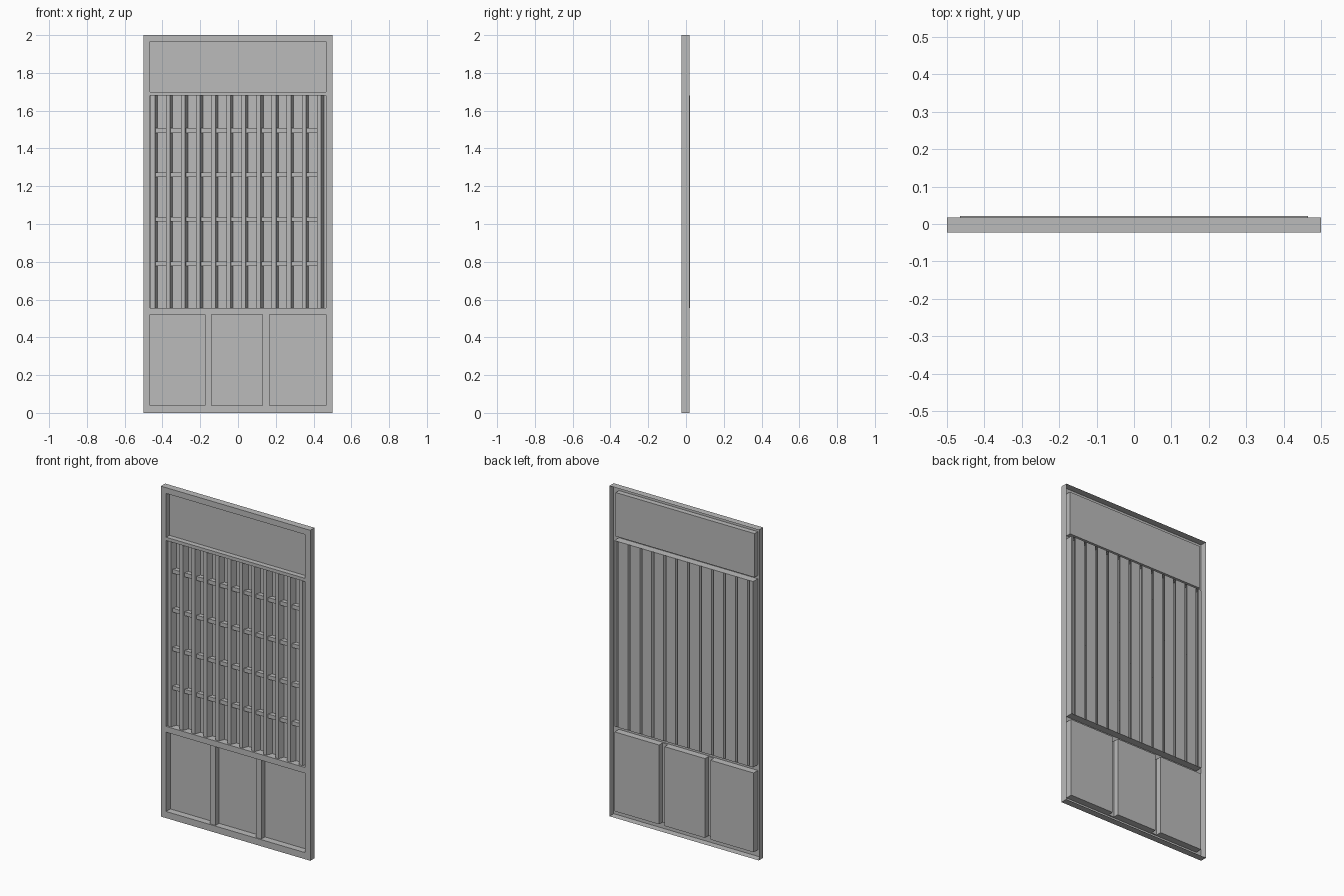
import bpy

cube = bpy.data.objects.get("Cube")
if cube:
    bpy.data.objects.remove(cube, do_unlink=True)

gray = bpy.data.materials.new("plain_gray")
gray.use_nodes = True
COLOR = (0.5, 0.5, 0.5, 1)
gray.diffuse_color = COLOR
gray.node_tree.nodes["Principled BSDF"].inputs["Base Color"].default_value = COLOR

FRONT, RIM_BACK = -0.023, 0.018       # frame sheet and its rear rim
EDGE = 0.465                          # half width of the openings


def build(name, quads):
    """Make one object from a list of polygons."""
    verts, faces = [], []
    for q in quads:
        faces.append(range(len(verts), len(verts) + len(q)))
        verts.extend(q)
    mesh = bpy.data.meshes.new(name)
    mesh.from_pydata(verts, [], [list(f) for f in faces])
    mesh.materials.append(gray)
    obj = bpy.data.objects.new(name, mesh)
    bpy.context.collection.objects.link(obj)
    return obj


def rect(x0, x1, z0, z1, y):
    """Rectangle facing the front."""
    return [(x0, y, z0), (x1, y, z0), (x1, y, z1), (x0, y, z1)]


def walls(x0, x1, z0, z1, y0, y1, outward=False):
    """Four walls round a rectangle, running from y0 back to y1."""
    a, b = rect(x0, x1, z0, z1, y0), rect(x0, x1, z0, z1, y1)
    quads = [[a[i], a[(i + 1) % 4], b[(i + 1) % 4], b[i]] for i in range(4)]
    return [q[::-1] for q in quads] if outward else quads


def tray(x0, x1, z0, z1, y0, y1):
    """Recessed panel with its walls."""
    return walls(x0, x1, z0, z1, y0, y1) + [rect(x0, x1, z0, z1, y1)]


# Opening heights: lower panels, lattice, upper panel
LOW, MID, TOP = (0.04, 0.52), (0.555, 1.68), (1.70, 1.965)

# Frame: front sheet of stiles and rails with a rim, open at the back
frame = walls(-0.5, 0.5, 0, 2, FRONT, RIM_BACK, outward=True)
for x0, x1 in ((-0.5, -EDGE), (EDGE, 0.5)):
    frame.append(rect(x0, x1, 0, 2, FRONT))
for z0, z1 in ((0, LOW[0]), (LOW[1], MID[0]), (MID[1], TOP[0]), (TOP[1], 2)):
    frame.append(rect(-EDGE, EDGE, z0, z1, FRONT))
build("door_frame", frame)

# Upper panel
build("upper_panel", tray(-EDGE, EDGE, *TOP, FRONT, 0.008))

# Lower panels, parted by two set-back dividers
STEP = -0.016
dividers = ((-0.176, -0.139), (0.131, 0.168))
cuts = [-EDGE, *dividers[0], *dividers[1], EDGE]
lower = walls(-EDGE, EDGE, *LOW, FRONT, STEP)
for x0, x1 in zip(cuts[::2], cuts[1::2]):
    lower += tray(x0, x1, *LOW, STEP, RIM_BACK)
build("lower_panels", lower)
build("panel_dividers", [rect(x0, x1, *LOW, STEP) for x0, x1 in dividers])

# Lattice: folded sheet whose ridges form leaning slats
FLOOR, CAP = 0.022, -0.012
slats = [-0.44 + 0.08 * i for i in range(12)]
profile = [(-EDGE, FLOOR)]
for c in slats:
    profile += [(c, FLOOR), (c - 0.022, CAP), (c, CAP), (c + 0.014, FLOOR)]
profile.append((EDGE, FLOOR))
sheet = walls(-EDGE, EDGE, *MID, FRONT, FLOOR)
for (xa, ya), (xb, yb) in zip(profile, profile[1:]):
    sheet.append([(xa, ya, MID[0]), (xb, yb, MID[0]), (xb, yb, MID[1]), (xa, ya, MID[1])])
build("lattice_slats", sheet)

# Short cross bars between neighbouring slats
BAR = -0.004
bars = []
for z in (0.79, 1.025, 1.26, 1.495):
    lo, hi = z - 0.012, z + 0.012
    for c, d in zip(slats, slats[1:]):
        outline = [(c + 0.0034, BAR), (d - 0.0167, BAR), (d, FLOOR), (c + 0.014, FLOOR)]
        bottom = [(x, y, lo) for x, y in outline]
        top = [(x, y, hi) for x, y in outline]
        bars += [top, bottom[::-1], [bottom[0], bottom[1], top[1], top[0]]]
build("lattice_bars", bars)
